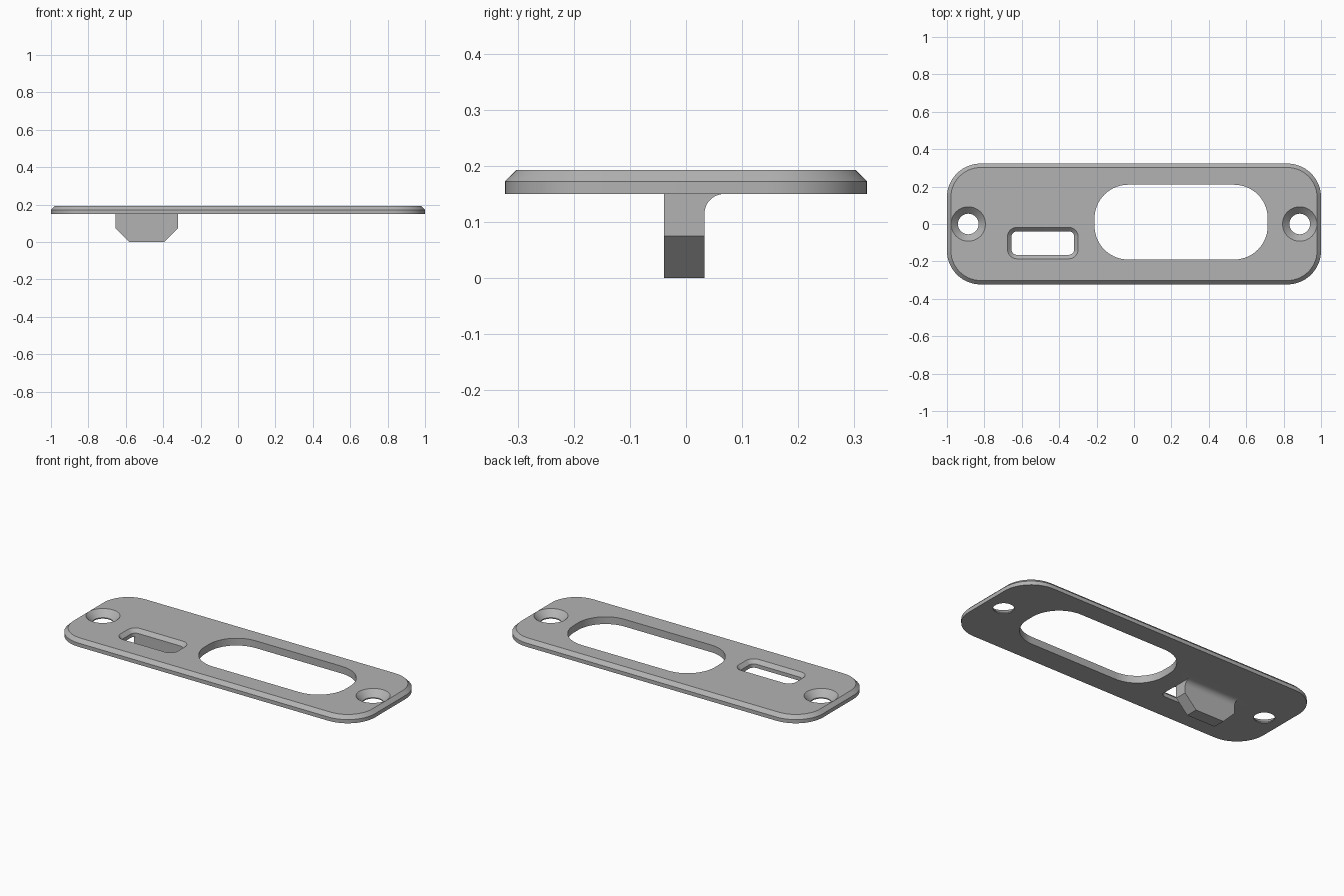
import bpy, bmesh, math

cube = bpy.data.objects.get("Cube")
if cube:
    bpy.data.objects.remove(cube)

grey = bpy.data.materials.new("plain grey")
grey.use_nodes = True
COLOUR = (0.45, 0.45, 0.45, 1)
grey.diffuse_color = COLOUR
grey.node_tree.nodes["Principled BSDF"].inputs["Base Color"].default_value = COLOUR

BOTTOM, RIM, TOP = 0.15, 0.172, 0.193
CHAMFER = TOP - RIM


def make_object(name, bm):
    bmesh.ops.recalc_face_normals(bm, faces=bm.faces)
    mesh = bpy.data.meshes.new(name)
    bm.to_mesh(mesh)
    bm.free()
    mesh.materials.append(grey)
    obj = bpy.data.objects.new(name, mesh)
    bpy.context.collection.objects.link(obj)
    return obj


def rounded_outline(cx, cy, hx, hy, r, steps=14):
    """Counter-clockwise rounded rectangle."""
    points = []
    for quarter, (sx, sy) in enumerate([(1, 1), (-1, 1), (-1, -1), (1, -1)]):
        for i in range(steps + 1):
            a = (quarter + i / steps) * math.pi / 2
            points.append((cx + sx * (hx - r) + r * math.cos(a),
                           cy + sy * (hy - r) + r * math.sin(a)))
    return points


def loft(name, centre, sections):
    """Closed solid through rounded sections given as (z, half x, half y, radius)."""
    bm = bmesh.new()
    rings = [[bm.verts.new((x, y, z)) for x, y in rounded_outline(*centre, hx, hy, r)]
             for z, hx, hy, r in sections]
    for low, high in zip(rings, rings[1:]):
        for i in range(len(low)):
            j = (i + 1) % len(low)
            bm.faces.new((low[i], low[j], high[j], high[i]))
    bm.faces.new(rings[0][::-1])
    bm.faces.new(rings[-1])
    bmesh.ops.remove_doubles(bm, verts=bm.verts, dist=1e-5)
    return make_object(name, bm)


def combine(target, other, operation):
    mod = target.modifiers.new("combine", 'BOOLEAN')
    mod.operation, mod.solver, mod.object = operation, 'EXACT', other
    bpy.context.view_layer.objects.active = target
    bpy.ops.object.modifier_apply(modifier=mod.name)
    bpy.data.objects.remove(other)


# Face plate with a chamfered upper rim
plate = loft("face_plate", (0, 0), [
    (BOTTOM, 1, 0.323, 0.18), (RIM, 1, 0.323, 0.18),
    (TOP, 1 - CHAMFER, 0.323 - CHAMFER, 0.18 - CHAMFER)])

# Large window
combine(plate, loft("window_cutter", (0.252, 0.01), [
    (0.1, 0.463, 0.2, 0.18), (0.25, 0.463, 0.2, 0.18)]), 'DIFFERENCE')

# Small slot with a chamfered upper edge
grow = 0.02 + CHAMFER
combine(plate, loft("slot_cutter", (-0.4875, -0.102), [
    (0.1, 0.168, 0.063, 0.03), (RIM, 0.168, 0.063, 0.03),
    (TOP + 0.02, 0.168 + grow, 0.063 + grow, 0.03 + grow)]), 'DIFFERENCE')

# Countersunk screw holes
for side in (-1, 1):
    radii = [(0.1, 0.055), (0.156, 0.055), (TOP + 0.01, 0.102)]
    combine(plate, loft("screw_cutter", (side * 0.886, 0),
                        [(z, r, r, r) for z, r in radii]), 'DIFFERENCE')

# Tab below the plate: filleted side profile, with its lower corners cut off
front, back, fillet = -0.039, 0.033, 0.035
profile = [(front, 0), (back, 0)]
for i in range(11):
    a = math.pi - i / 10 * math.pi / 2
    profile.append((back + fillet + fillet * math.cos(a),
                    BOTTOM - fillet + fillet * math.sin(a)))
profile += [(back + fillet, BOTTOM + 0.01), (front, BOTTOM + 0.01)]
bm = bmesh.new()
face = bm.faces.new([bm.verts.new((-0.655, y, z)) for y, z in profile])
extruded = bmesh.ops.extrude_face_region(bm, geom=[face])["geom"]
bmesh.ops.translate(bm, vec=(0.335, 0, 0),
                    verts=[v for v in extruded if isinstance(v, bmesh.types.BMVert)])
corners = [e for e in bm.edges if all(v.co.z < 0.001 for v in e.verts)
           and abs(e.verts[0].co.x - e.verts[1].co.x) < 0.001]
bmesh.ops.recalc_face_normals(bm, faces=bm.faces)
bmesh.ops.bevel(bm, geom=corners, offset=0.075, segments=1, affect='EDGES')
combine(plate, make_object("lower_tab", bm), 'UNION')

# Smooth curves, sharp edges
bpy.ops.object.select_all(action='DESELECT')
plate.select_set(True)
bpy.context.view_layer.objects.active = plate
bpy.ops.object.shade_smooth_by_angle(angle=math.radians(25))
